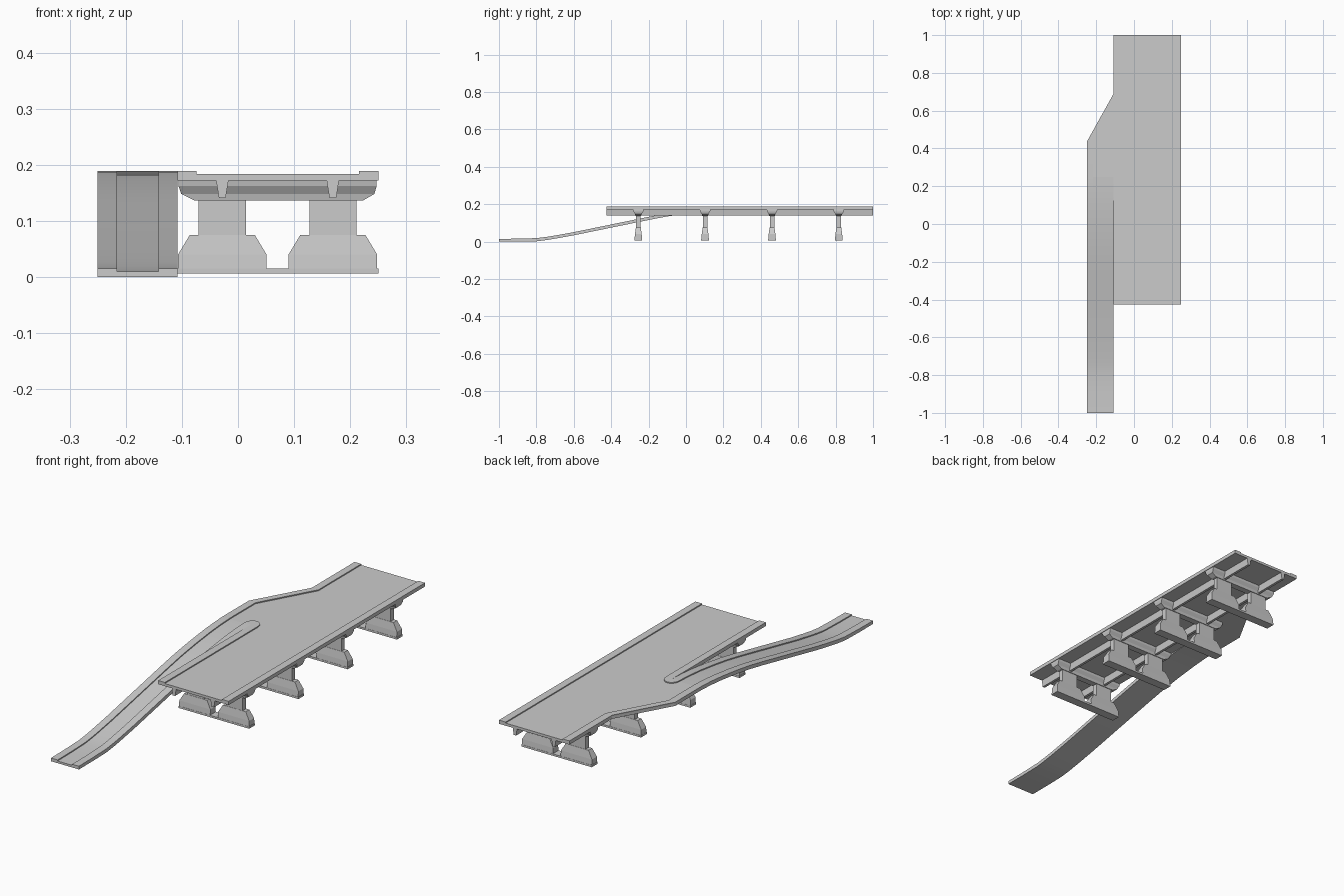
import bpy, bmesh, math

if "Cube" in bpy.data.objects:
    bpy.data.objects.remove(bpy.data.objects["Cube"])

DECK_TOP, DECK_LOW = 0.184, 0.172
KERB, KERB_W = 0.005, 0.034
LEFT, EDGE, RIGHT = -0.25, -0.108, 0.25
FRONT, MERGE, BEND, NARROW = -0.425, 0.25, 0.435, 0.69


def finish(name, bm, smooth=False):
    bmesh.ops.recalc_face_normals(bm, faces=bm.faces)
    mesh = bpy.data.meshes.new(name)
    bm.to_mesh(mesh)
    bm.free()
    ob = bpy.data.objects.new(name, mesh)
    bpy.context.collection.objects.link(ob)
    if smooth:
        bpy.context.view_layer.objects.active = ob
        ob.select_set(True)
        bpy.ops.object.shade_smooth_by_angle(angle=math.radians(30))
        ob.select_set(False)
    return ob


def loft(name, rings, smooth=False):
    """Skin equal-sized rings of points and cap both ends."""
    bm = bmesh.new()
    rows = [[bm.verts.new(p) for p in ring] for ring in rings]
    n = len(rows[0])
    for a, b in zip(rows, rows[1:]):
        for i in range(n):
            j = (i + 1) % n
            bm.faces.new((a[i], a[j], b[j], b[i]))
    bm.faces.new(rows[0])
    bm.faces.new(rows[-1])
    return finish(name, bm, smooth)


def prism(name, outline, z0, z1):
    return loft(name, [[(x, y, z) for x, y in outline] for z in (z0, z1)])


def strip(name, stations, smooth=False):
    """Band along y; each station is (y, x_left, x_right, z_low, z_high)."""
    return loft(name, [[(a, y, lo), (b, y, lo), (b, y, hi), (a, y, hi)]
                       for y, a, b, lo, hi in stations], smooth)


def stack(name, levels, cy):
    """Tapered block; each level is (z, x_left, x_right, half_depth)."""
    return loft(name, [[(a, cy - d, z), (b, cy - d, z), (b, cy + d, z), (a, cy + d, z)]
                       for z, a, b, d in levels])


# Ramp profile: y and road height
ramp = [(-1, 0.010), (-0.9, 0.011), (-0.8, 0.014), (-0.75, 0.020), (-0.7, 0.028),
        (-0.6, 0.046), (-0.4, 0.087), (-0.2, 0.128), (-0.1, 0.147), (0, 0.162),
        (0.1, 0.174), (0.18, 0.181), (MERGE, DECK_TOP)]


def ramp_kerb(x0, x1):
    return [(y, x0, x1, z - 0.002, z + KERB) for y, z in ramp]


# Road deck with the widened merge area
prism("road_deck", [(EDGE, FRONT), (RIGHT, FRONT), (RIGHT, 1), (EDGE, 1),
                    (EDGE, NARROW), (LEFT, BEND), (LEFT, MERGE), (EDGE, MERGE)],
      DECK_LOW, DECK_TOP)

# Sloping slip road
strip("ramp_slab", [(y, LEFT, EDGE, max(0, z - 0.012), z) for y, z in ramp], True)

# Raised kerbs
klo, khi = DECK_TOP - 0.002, DECK_TOP + KERB
strip("right_kerb", [(y, RIGHT - KERB_W, RIGHT, klo, khi) for y in (FRONT, 1)])
strip("outer_left_kerb", ramp_kerb(LEFT, LEFT + KERB_W)
      + [(BEND - 0.01 * (x != LEFT) if y == BEND else y, x, x + KERB_W, klo, khi)
         for y, x in ((BEND, LEFT), (NARROW, EDGE), (1, EDGE))], True)
strip("ramp_inner_kerb", ramp_kerb(EDGE - KERB_W, EDGE), True)
strip("deck_inner_kerb", [(y, EDGE, EDGE + KERB_W, klo, khi) for y in (FRONT, MERGE)])

# Rounded nose joining the two inner kerbs
nose = [(EDGE + KERB_W * math.cos(math.pi * i / 12),
         MERGE + 0.04 * math.sin(math.pi * i / 12)) for i in range(13)]
prism("merge_nose", nose, klo, khi)

# Girders running under the deck
pier_x = (-0.028, 0.169)
for cx in pier_x:
    loft("girder", [[(cx - 0.011, y, DECK_LOW), (cx - 0.006, y, 0.141),
                     (cx + 0.006, y, 0.141), (cx + 0.011, y, DECK_LOW)]
                    for y in (FRONT, 1)])

# Piers: base plate, paired flared columns and a tapered cross beam
for cy in (-0.255, 0.102, 0.46, 0.817):
    stack("base_plate", [(0.006, EDGE, RIGHT, 0.021), (0.015, EDGE, RIGHT, 0.021)], cy)
    for cx in pier_x:
        stack("pier_column", [(z, cx - w, cx + w, d) for z, w, d in
                              ((0.015, 0.079, 0.020), (0.040, 0.079, 0.018),
                               (0.075, 0.058, 0.013), (0.0751, 0.042, 0.012),
                               (0.137, 0.042, 0.012))], cy)
    stack("cross_beam", [(0.136, -0.077, 0.222, 0.015), (0.148, -0.101, 0.243, 0.018),
                         (0.162, -0.106, 0.247, 0.027), (DECK_LOW, -0.106, 0.247, 0.029)], cy)
